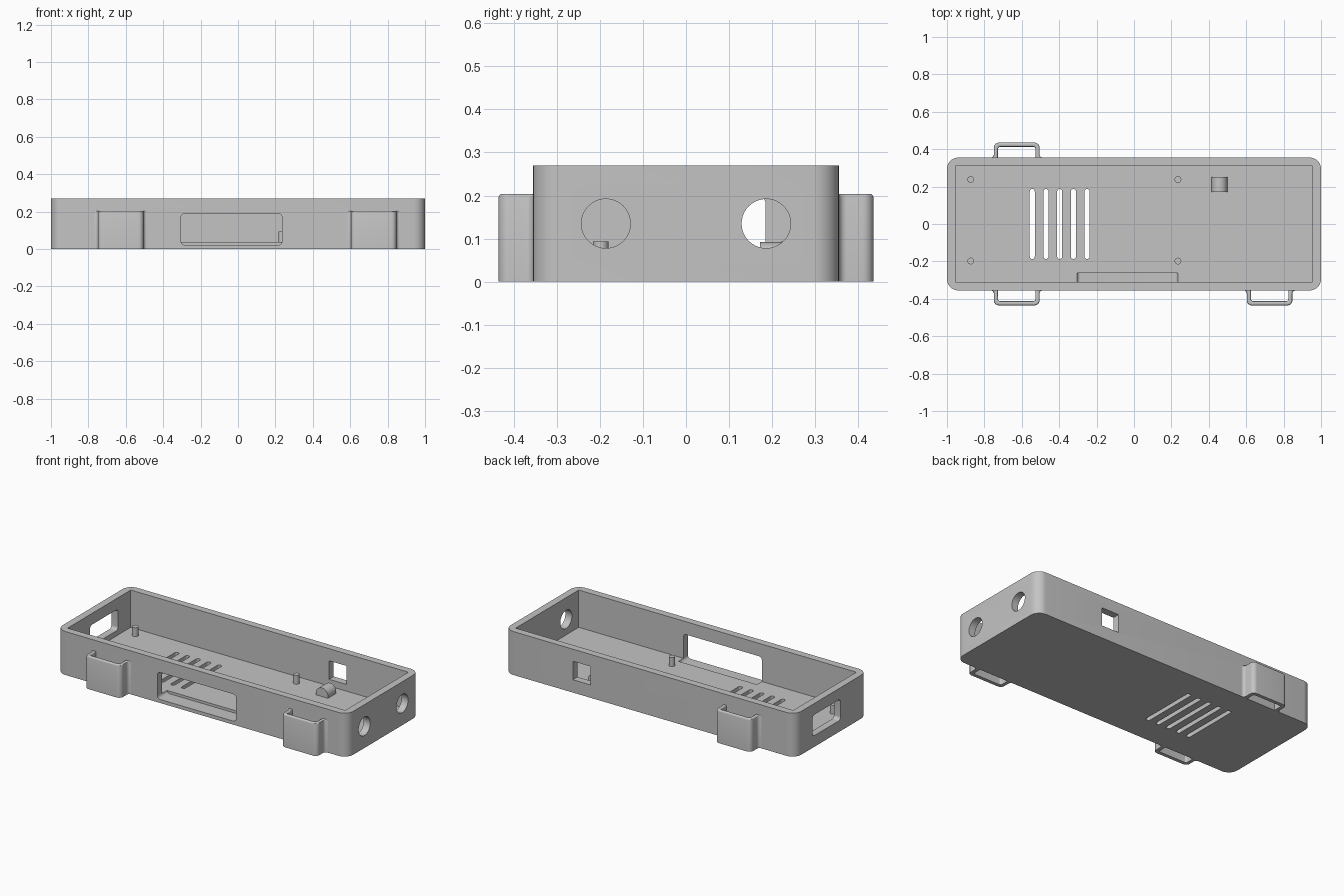
import bpy, bmesh
from math import pi, cos, sin
from mathutils import Vector

if "Cube" in bpy.data.objects:
    bpy.data.objects.remove(bpy.data.objects["Cube"], do_unlink=True)

grey = bpy.data.materials.new("plain_grey")
grey.use_nodes = True
colour = (0.55, 0.55, 0.55, 1)
grey.diffuse_color = colour
grey.node_tree.nodes["Principled BSDF"].inputs["Base Color"].default_value = colour

HALF_X, HALF_Y, HEIGHT = 1.0, 0.355, 0.27
WALL, FLOOR = 0.045, 0.038


def rounded(corners, steps=8):
    """Polygon from (x, y, radius) corners, each with a curved fillet."""
    pts = []
    for i, (x, y, r) in enumerate(corners):
        p = Vector((x, y))
        if r == 0:
            pts.append(p)
            continue
        before = Vector(corners[i - 1][:2])
        after = Vector(corners[(i + 1) % len(corners)][:2])
        u, v = (before - p).normalized(), (after - p).normalized()
        centre = p + (u + v) * r
        for k in range(steps + 1):
            t = k / steps * pi / 2
            pts.append(centre - v * r * cos(t) - u * r * sin(t))
    return pts


def box(x0, x1, y0, y1, r=0):
    return rounded([(x0, y0, r), (x1, y0, r), (x1, y1, r), (x0, y1, r)])


def circle(x, y, r, n=40):
    return [Vector((x + r * cos(2 * pi * k / n), y + r * sin(2 * pi * k / n))) for k in range(n)]


def prism(name, pts, axis, lo, hi, bevel=0):
    """Extrude a 2D outline along an axis; bevel rounds the far rim."""
    place = {"x": lambda a, b, d: (d, a, b),
             "y": lambda a, b, d: (a, d, b),
             "z": lambda a, b, d: (a, b, d)}[axis]
    bm = bmesh.new()
    near = [bm.verts.new(place(p.x, p.y, lo)) for p in pts]
    far = [bm.verts.new(place(p.x, p.y, hi)) for p in pts]
    bm.faces.new(near)
    top = bm.faces.new(far)
    for i in range(len(pts)):
        bm.faces.new((near[i - 1], near[i], far[i], far[i - 1]))
    bmesh.ops.recalc_face_normals(bm, faces=bm.faces)
    if bevel:
        bmesh.ops.bevel(bm, geom=list(top.edges), offset=bevel, segments=3,
                        profile=0.5, affect="EDGES")
    mesh = bpy.data.meshes.new(name)
    bm.to_mesh(mesh)
    bm.free()
    mesh.materials.append(grey)
    obj = bpy.data.objects.new(name, mesh)
    bpy.context.collection.objects.link(obj)
    return obj


def activate(obj):
    bpy.ops.object.select_all(action="DESELECT")
    obj.select_set(True)
    bpy.context.view_layer.objects.active = obj


def cut(target, cutter):
    cutter.hide_render = True
    mod = target.modifiers.new("cut", "BOOLEAN")
    mod.operation, mod.solver, mod.object = "DIFFERENCE", "EXACT", cutter
    activate(target)
    bpy.ops.object.modifier_apply(modifier=mod.name)
    bpy.data.objects.remove(cutter, do_unlink=True)


# Open tray
tray = prism("tray", box(-HALF_X, HALF_X, -HALF_Y, HALF_Y, 0.06), "z", 0, HEIGHT)
ix, iy = HALF_X - WALL, HALF_Y - WALL
cut(tray, prism("cavity", box(-ix, ix, -iy, iy), "z", FLOOR, 0.4))

# Wall openings: front window, end window, back square, two round holes
cut(tray, prism("front_window", box(-0.305, 0.235, 0.022, 0.19, 0.02), "y", -0.5, -0.262))
cut(tray, prism("end_window", box(-0.09, 0.185, 0.07, 0.2, 0.02), "x", -1.1, -0.9))
cut(tray, prism("back_window", box(0.41, 0.53, 0.08, 0.195), "y", 0.25, 0.5))
for y in (-0.186, 0.186):
    cut(tray, prism("round_hole", circle(y, 0.135, 0.057), "x", 0.9, 1.1))

# Floor vents
for i in range(5):
    x = -0.544 + i * 0.0733
    cut(tray, prism("vent", box(x - 0.0135, x + 0.0135, -0.187, 0.187, 0.0134), "z", -0.1, 0.1))
parts = [tray]

# Mounting posts
for x in (-0.873, 0.235):
    for y in (-0.198, 0.238):
        parts.append(prism("post", circle(x, y, 0.018, 24), "z", FLOOR - 0.01, 0.093))

# Round-topped rest behind the back window
rest = [Vector((0.457 + 0.042 * cos(k * pi / 16), 0.05 + 0.042 * sin(k * pi / 16)))
        for k in range(17)]
rest += [Vector((0.415, 0.03)), Vector((0.499, 0.03))]
parts.append(prism("rounded_rest", rest, "y", 0.172, 0.252))

# Strap loops on the outer walls
half = [(0.142, -0.02, 0), (0.142, 0, 0), (0.122, 0, 0.018), (0.122, 0.08, 0.026)]
inner = [(0.1, 0.058, 0.012), (0.1, -0.02, 0)]
mirror = lambda pts: [(-x, y, r) for x, y, r in reversed(pts)]
outline = rounded(half + mirror(half) + mirror(inner) + inner)
for name, x, side in (("front_right_loop", -0.627, -1),
                      ("front_left_loop", 0.725, -1),
                      ("back_right_loop", -0.627, 1)):
    pts = [Vector((x + p.x, side * (HALF_Y + p.y))) for p in outline]
    parts.append(prism(name, pts, "z", 0, 0.204, bevel=0.008))

# Smooth curved walls, sharp corners
for obj in parts:
    activate(obj)
    bpy.ops.object.shade_smooth_by_angle(angle=pi / 6)
